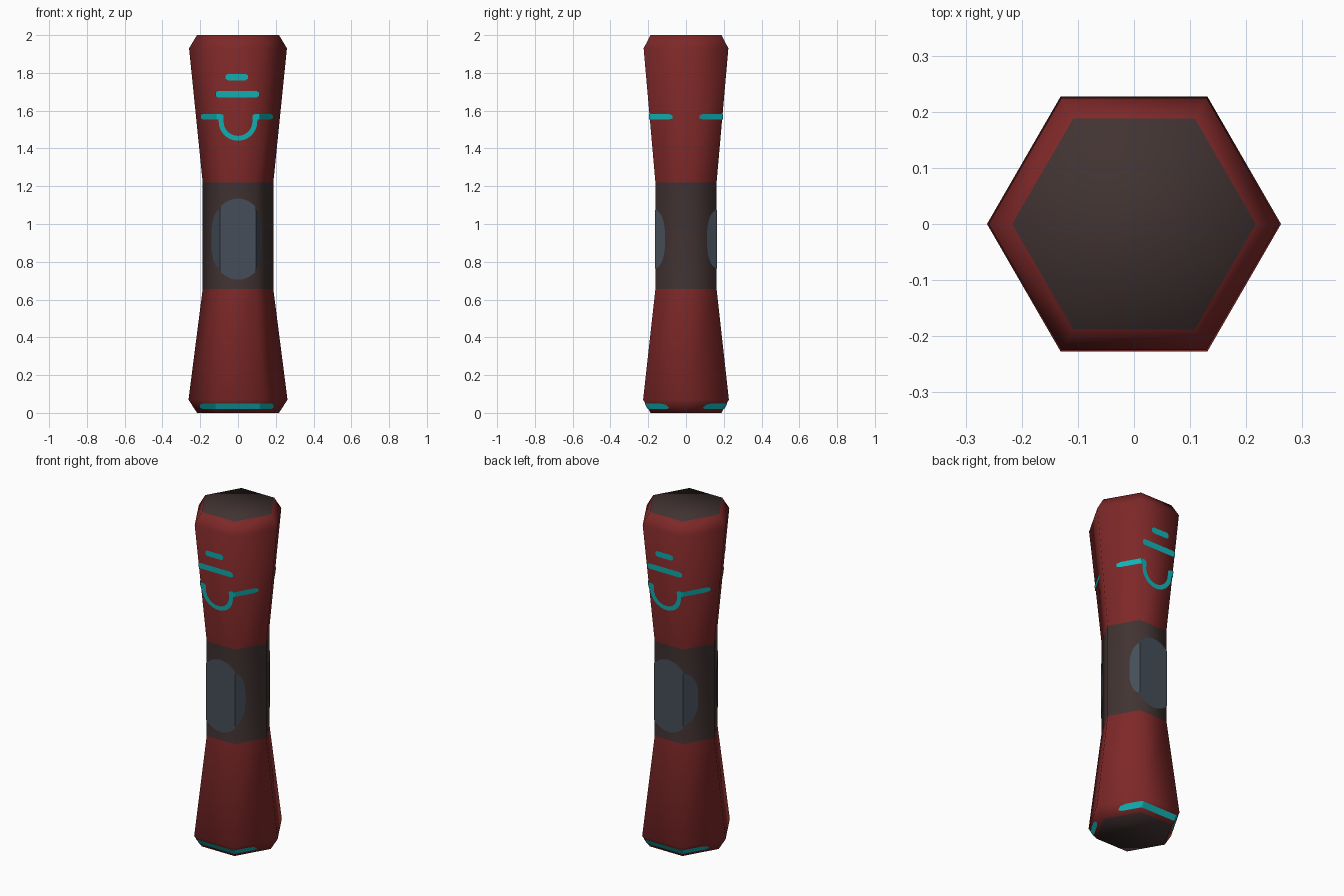
import bpy, bmesh, math

if "Cube" in bpy.data.objects:
    bpy.data.objects.remove(bpy.data.objects["Cube"])

def mat(name, rgb):
    m = bpy.data.materials.new(name)
    m.diffuse_color = (*rgb, 1)
    m.use_nodes = True
    m.node_tree.nodes["Principled BSDF"].inputs["Base Color"].default_value = m.diffuse_color
    return m

RED = mat("dark red", (0.21, 0.021, 0.021))
BROWN = mat("dark brown", (0.053, 0.033, 0.032))
CYAN = mat("cyan", (0.006, 0.46, 0.48))
GREY = mat("slate grey", (0.06, 0.076, 0.098))

# Column profile: (height, corner radius)
PROFILE = [(0, 0.217), (0.07, 0.262), (0.655, 0.187), (1.22, 0.187), (1.93, 0.259), (2, 0.217)]

def radius(z):
    for (z0, r0), (z1, r1) in zip(PROFILE, PROFILE[1:]):
        if z <= z1:
            return r0 + (r1 - r0) * (z - z0) / (z1 - z0)
    return PROFILE[-1][1]

def on_surface(x, z, off=0.004):
    """Project a front-view point onto the front half of the column."""
    r = radius(z) + off
    y = min(r * math.sqrt(3) / 2, (r - abs(x)) * math.sqrt(3))
    return (x, -y, z)

def finish(name, bm, mats, angle=65):
    me = bpy.data.meshes.new(name)
    bm.to_mesh(me)
    bm.free()
    for m in mats:
        me.materials.append(m)
    for p in me.polygons:
        p.use_smooth = True
    me.set_sharp_from_angle(angle=math.radians(angle))
    ob = bpy.data.objects.new(name, me)
    bpy.context.collection.objects.link(ob)
    return ob

# Six-sided column with a dark waist and dark end caps
bm = bmesh.new()
rings = [[bm.verts.new((r * math.cos(math.pi * i / 3), r * math.sin(math.pi * i / 3), z))
          for i in range(6)] for z, r in PROFILE]
for k, (a, b) in enumerate(zip(rings, rings[1:])):
    for i in range(6):
        j = (i + 1) % 6
        f = bm.faces.new((a[i], a[j], b[j], b[i]))
        f.material_index = 1 if k == 2 else 0
for ring in (rings[0][::-1], rings[-1]):
    bm.faces.new(ring).material_index = 1
finish("column", bm, [RED, BROWN])

def plate(name, columns, material):
    """Thin painted plate from (low point, high point) pairs, repeated on the back."""
    bm = bmesh.new()
    vs = [(bm.verts.new(on_surface(*lo)), bm.verts.new(on_surface(*hi))) for lo, hi in columns]
    for (a, b), (c, d) in zip(vs, vs[1:]):
        bm.faces.new((a, c, d, b))
    ob = finish(name, bm, [material])
    mod = ob.modifiers.new("back copy", 'MIRROR')
    mod.use_axis = (False, True, False)
    mod.use_mirror_merge = False

def bar(name, x0, x1, z, half=0.015, n=60):
    xs = [x0 + (x1 - x0) * i / n for i in range(n + 1)]
    # slightly rounded ends
    def h(x):
        e = min(x - x0, x1 - x)
        return half * (0.55 + 0.45 * min(1, e / 0.012))
    plate(name, [((x, z - h(x)), (x, z + h(x))) for x in xs], CYAN)

# Cyan markings
bar("upper_short_bar", -0.065, 0.052, 1.778, 0.017)
bar("upper_long_bar", -0.118, 0.11, 1.687, 0.017)
bar("left_line", -0.197, -0.078, 1.568)
bar("right_line", 0.078, 0.185, 1.568)
bar("base_bar", -0.2, 0.187, 0.035)

# Cyan half ring joining the two lines
ri, ro, cz = 0.076, 0.102, 1.543
cols = [((-ro, 1.575), (-ri, 1.575))]
for i in range(33):
    t = math.pi + math.pi * i / 32
    c, s = math.cos(t), math.sin(t)
    cols.append(((ro * c, cz + ro * s), (ri * c, cz + ri * s)))
cols.append(((ro, 1.575), (ri, 1.575)))
plate("half_ring", cols, CYAN)

# Grey oval on the waist: tall front piece and shorter wraps onto the side faces
EDGE, CZ = 0.0955, 0.92

def oval(name, xs, height):
    plate(name, [((x, CZ - height(x)), (x, CZ + height(x))) for x in xs], GREY)

oval("oval_front", [EDGE * (i / 16 - 1) for i in range(33)],
     lambda x: 0.215 * math.sqrt(1 - (x / 0.155) ** 2))
for side, name, w in ((-1, "oval_left", 0.045), (1, "oval_right", 0.031)):
    xs = sorted(side * (EDGE + w * math.sin(math.pi / 2 * i / 12)) for i in range(13))
    oval(name, xs, lambda x: 0.03 + 0.125 * math.sqrt(max(0, 1 - ((abs(x) - EDGE) / w) ** 2)))
